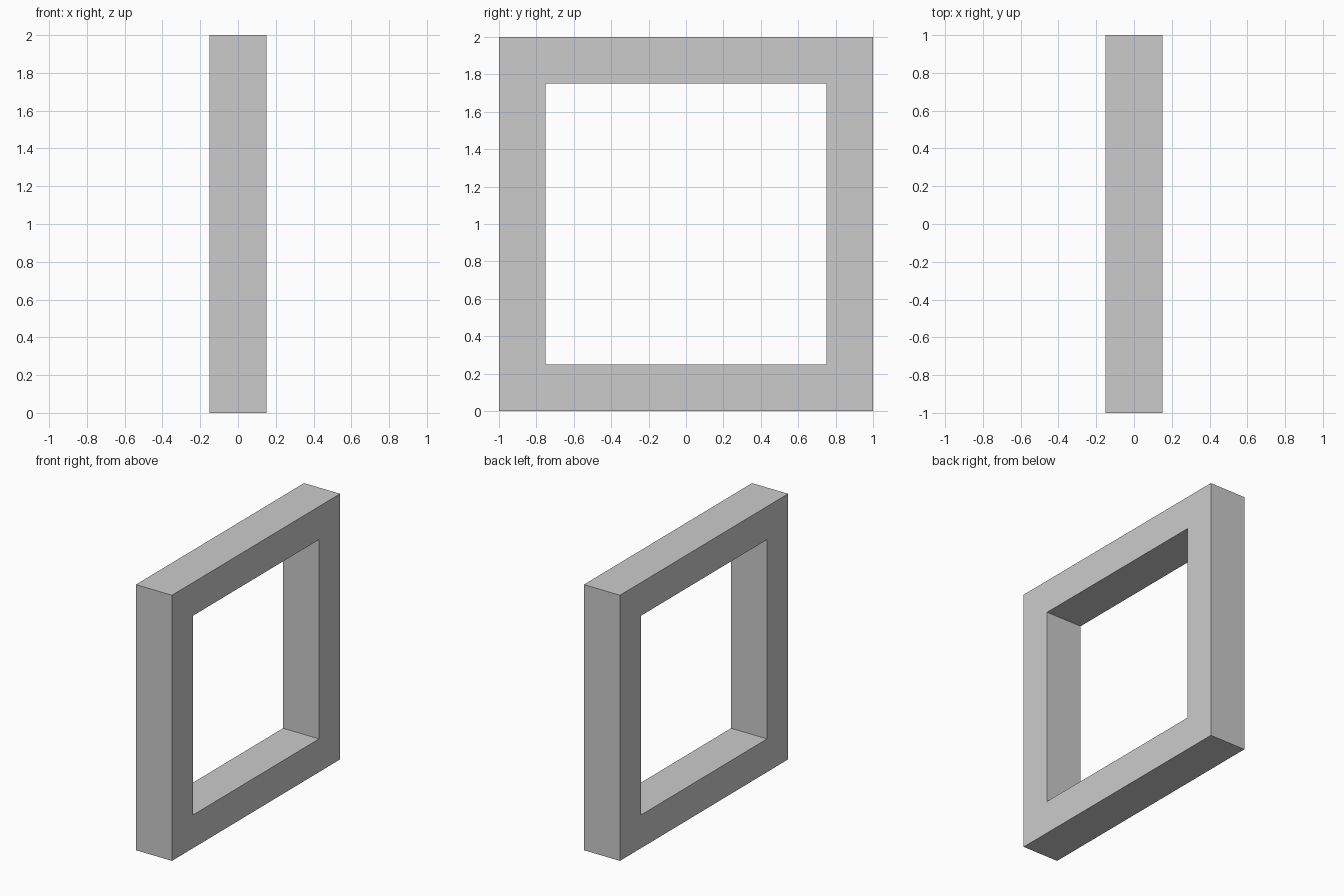
import bpy
import bmesh

if "Cube" in bpy.data.objects:
    bpy.data.objects.remove(bpy.data.objects["Cube"])

DEPTH = 0.30    # thickness along x
OUTER = 1.00    # half size of the outside
INNER = 0.75    # half size of the opening
CENTRE_Z = 1.00


def square_ring(bm, half, x):
    """Four corner vertices of a square standing in the YZ plane."""
    corners = [(-1, -1), (1, -1), (1, 1), (-1, 1)]
    return [bm.verts.new((x, y * half, CENTRE_Z + z * half)) for y, z in corners]


# Square frame: flat ring profile extruded through its depth
bm = bmesh.new()
outer = square_ring(bm, OUTER, -DEPTH / 2)
inner = square_ring(bm, INNER, -DEPTH / 2)
for i in range(4):
    j = (i + 1) % 4
    bm.faces.new((outer[i], outer[j], inner[j], inner[i]))

result = bmesh.ops.extrude_face_region(bm, geom=bm.faces[:], use_keep_orig=True)
moved = [v for v in result["geom"] if isinstance(v, bmesh.types.BMVert)]
bmesh.ops.translate(bm, verts=moved, vec=(DEPTH, 0, 0))
bmesh.ops.recalc_face_normals(bm, faces=bm.faces[:])

mesh = bpy.data.meshes.new("square_frame")
bm.to_mesh(mesh)
bm.free()
frame = bpy.data.objects.new("square_frame", mesh)
bpy.context.collection.objects.link(frame)
